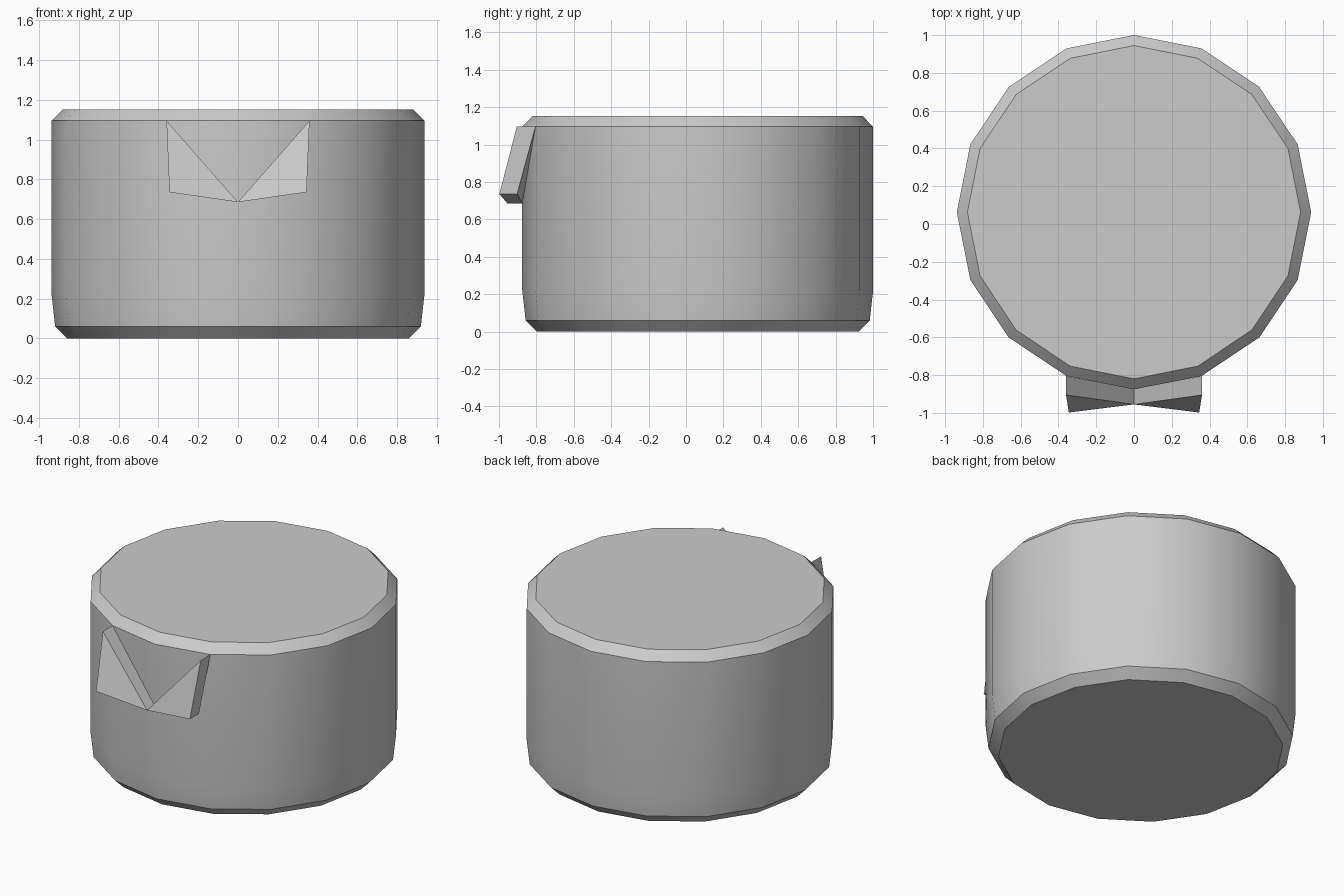
import bpy
import bmesh
import math

cube = bpy.data.objects.get("Cube")
if cube:
    bpy.data.objects.remove(cube, do_unlink=True)

SIDES = 16
CENTRE_Y = 0.0625

grey = bpy.data.materials.new("plain_grey")
grey.use_nodes = True
colour = (0.6, 0.6, 0.6, 1)
grey.diffuse_color = colour
grey.node_tree.nodes["Principled BSDF"].inputs["Base Color"].default_value = colour


def finish(bm, name):
    bmesh.ops.recalc_face_normals(bm, faces=bm.faces)
    mesh = bpy.data.meshes.new(name)
    bm.to_mesh(mesh)
    bm.free()
    mesh.materials.append(grey)
    obj = bpy.data.objects.new(name, mesh)
    bpy.context.collection.objects.link(obj)
    return obj


# Drum: stacked rings with chamfered rims, slightly tapered near the base
profile = [(0.86, 0), (0.92, 0.06), (0.938, 0.22), (0.938, 1.095), (0.882, 1.152)]
bm = bmesh.new()
rings = []
for radius, z in profile:
    angles = [math.tau * i / SIDES for i in range(SIDES)]
    rings.append([bm.verts.new((radius * math.cos(a), CENTRE_Y + radius * math.sin(a), z))
                  for a in angles])
for low, high in zip(rings, rings[1:]):
    for i in range(SIDES):
        j = (i + 1) % SIDES
        bm.faces.new((low[i], low[j], high[j], high[i]))
bm.faces.new(rings[0])
bm.faces.new(rings[-1])
drum = finish(bm, "drum_body")
bpy.ops.object.select_all(action='DESELECT')
drum.select_set(True)
bpy.context.view_layer.objects.active = drum
bpy.ops.object.shade_smooth_by_angle(angle=math.radians(30))

# Collar flaps: two triangular wedges meeting in a V at the front
front = [(0, -0.955, 0.685), (0.345, -0.998, 0.735), (0.36, -0.905, 1.095)]
depths = (0.08, 0.095, 0.1)
for name, side in (("left_collar_flap", 1), ("right_collar_flap", -1)):
    bm = bmesh.new()
    outer = [bm.verts.new((side * x, y, z)) for x, y, z in front]
    inner = [bm.verts.new((side * x, y + d, z)) for (x, y, z), d in zip(front, depths)]
    bm.faces.new(outer)
    bm.faces.new(inner)
    for i in range(len(outer)):
        j = (i + 1) % len(outer)
        bm.faces.new((outer[i], outer[j], inner[j], inner[i]))
    finish(bm, name)
